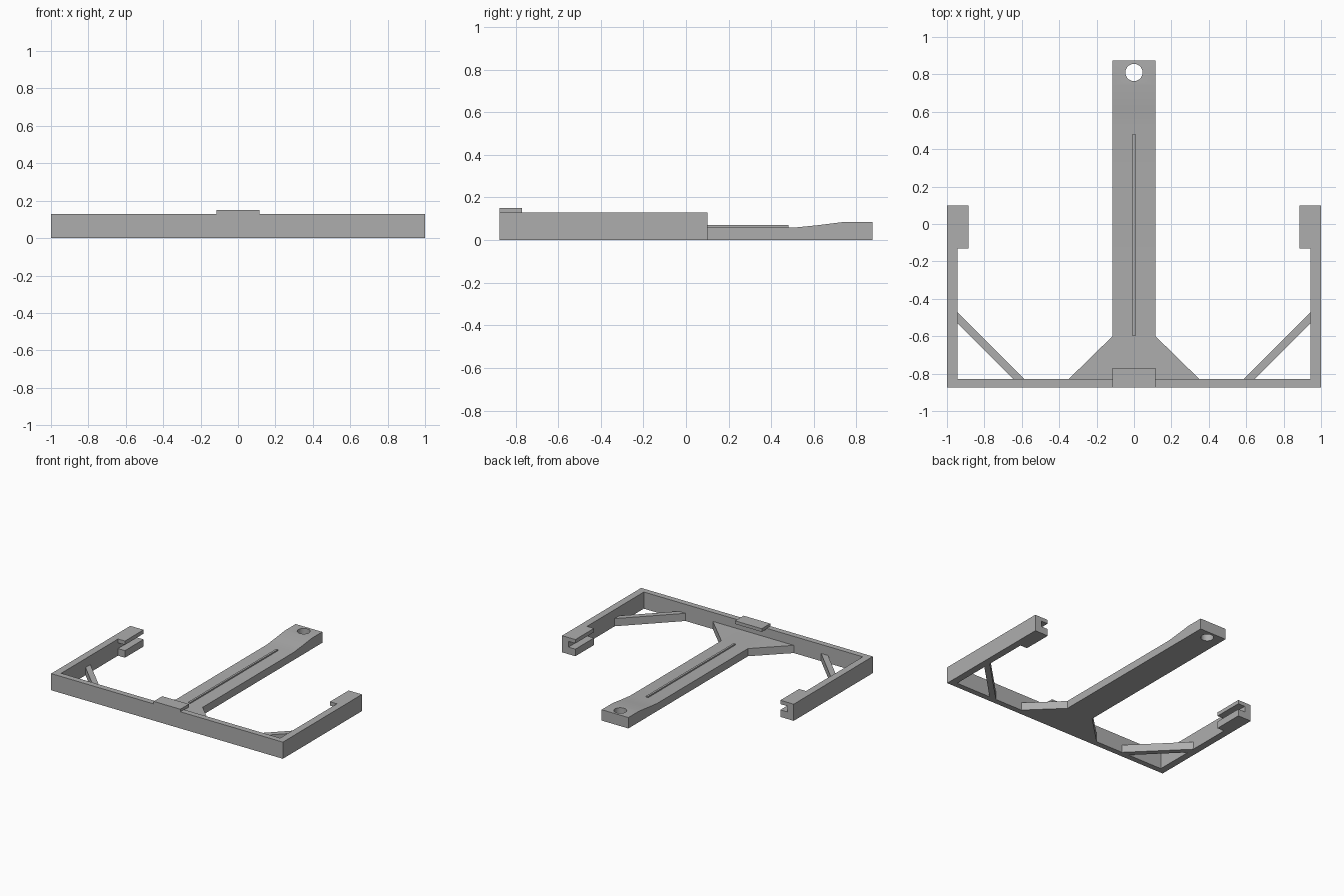
import bpy
import bmesh
from mathutils import Vector

if "Cube" in bpy.data.objects:
    bpy.data.objects.remove(bpy.data.objects["Cube"], do_unlink=True)

grey = bpy.data.materials.new("plain grey")
grey.use_nodes = True
colour = (0.42, 0.42, 0.42, 1)
grey.diffuse_color = colour
grey.node_tree.nodes["Principled BSDF"].inputs["Base Color"].default_value = colour

BACK, FRONT = 0.875, -0.875
BAR_IN, ARM_IN = -0.83, 0.945     # inner faces of the front bar and side arms
HIGH, LOW = 0.13, 0.06            # frame height, web height
STEM = 0.115                      # half width of the stem


def prism(name, points, offset):
    """Extrude a flat outline of 3D points along an offset."""
    bm = bmesh.new()
    face = bm.faces.new([bm.verts.new(p) for p in points])
    result = bmesh.ops.extrude_face_region(bm, geom=[face])
    moved = [v for v in result["geom"] if isinstance(v, bmesh.types.BMVert)]
    bmesh.ops.translate(bm, verts=moved, vec=Vector(offset))
    bmesh.ops.recalc_face_normals(bm, faces=bm.faces)
    mesh = bpy.data.meshes.new(name)
    bm.to_mesh(mesh)
    bm.free()
    mesh.materials.append(grey)
    obj = bpy.data.objects.new(name, mesh)
    bpy.context.collection.objects.link(obj)
    return obj


def slab(name, outline, z0, z1):
    return prism(name, [(x, y, z0) for x, y in outline], (0, 0, z1 - z0))


def box(name, x0, x1, y0, y1, z0, z1):
    return slab(name, [(x0, y0), (x1, y0), (x1, y1), (x0, y1)], z0, z1)


# U-shaped frame: front bar and two side arms
half = [(ARM_IN, BAR_IN), (ARM_IN, 0.1), (1, 0.1), (1, FRONT)]
slab("frame", half + [(-x, y) for x, y in reversed(half)], 0, HIGH)

# Parts repeated on both sides
for side, s in (("left", 1), ("right", -1)):
    # slotted clip at the arm end
    for jaw, z0, z1 in (("lower", 0, 0.055), ("upper", 0.1, HIGH)):
        box(f"{side}_{jaw}_clip_jaw", s * 0.885, s * ARM_IN, -0.13, 0.1, z0, z1)
    # diagonal corner brace
    slab(f"{side}_brace", [(s * ARM_IN, -0.47), (s * ARM_IN, -0.53),
                           (s * 0.645, BAR_IN), (s * 0.585, BAR_IN)], 0, LOW)
    # triangular gusset beside the stem
    slab(f"{side}_gusset", [(s * STEM, BAR_IN), (s * 0.35, BAR_IN),
                            (s * STEM, -0.6)], 0, LOW)

# Stem with a raised end
profile = [(BAR_IN, 0), (BACK, 0), (BACK, 0.085), (0.74, 0.085),
           (0.62, 0.07), (0.52, LOW), (BAR_IN, LOW)]
stem = prism("stem", [(-STEM, y, z) for y, z in profile], (2 * STEM, 0, 0))

# Round hole through the raised end
bpy.ops.mesh.primitive_cylinder_add(vertices=32, radius=0.046, depth=0.4,
                                    location=(0, 0.81, 0))
cutter = bpy.context.object
cutter.name = "hole_cutter"
cutter.hide_render = True
cutter.data.materials.append(grey)
cut = stem.modifiers.new("hole", "BOOLEAN")
cut.operation = "DIFFERENCE"
cut.solver = "EXACT"
cut.object = cutter
bpy.ops.object.select_all(action="DESELECT")
stem.select_set(True)
bpy.context.view_layer.objects.active = stem
bpy.ops.object.modifier_apply(modifier=cut.name)
bpy.data.objects.remove(cutter, do_unlink=True)
bpy.ops.object.shade_smooth_by_angle()

# Thin rib along the stem and tab on the front bar
box("stem_rib", -0.008, 0.008, -0.6, 0.48, 0.05, 0.07)
box("front_tab", -STEM, STEM, FRONT, -0.77, HIGH - 0.005, 0.15)
